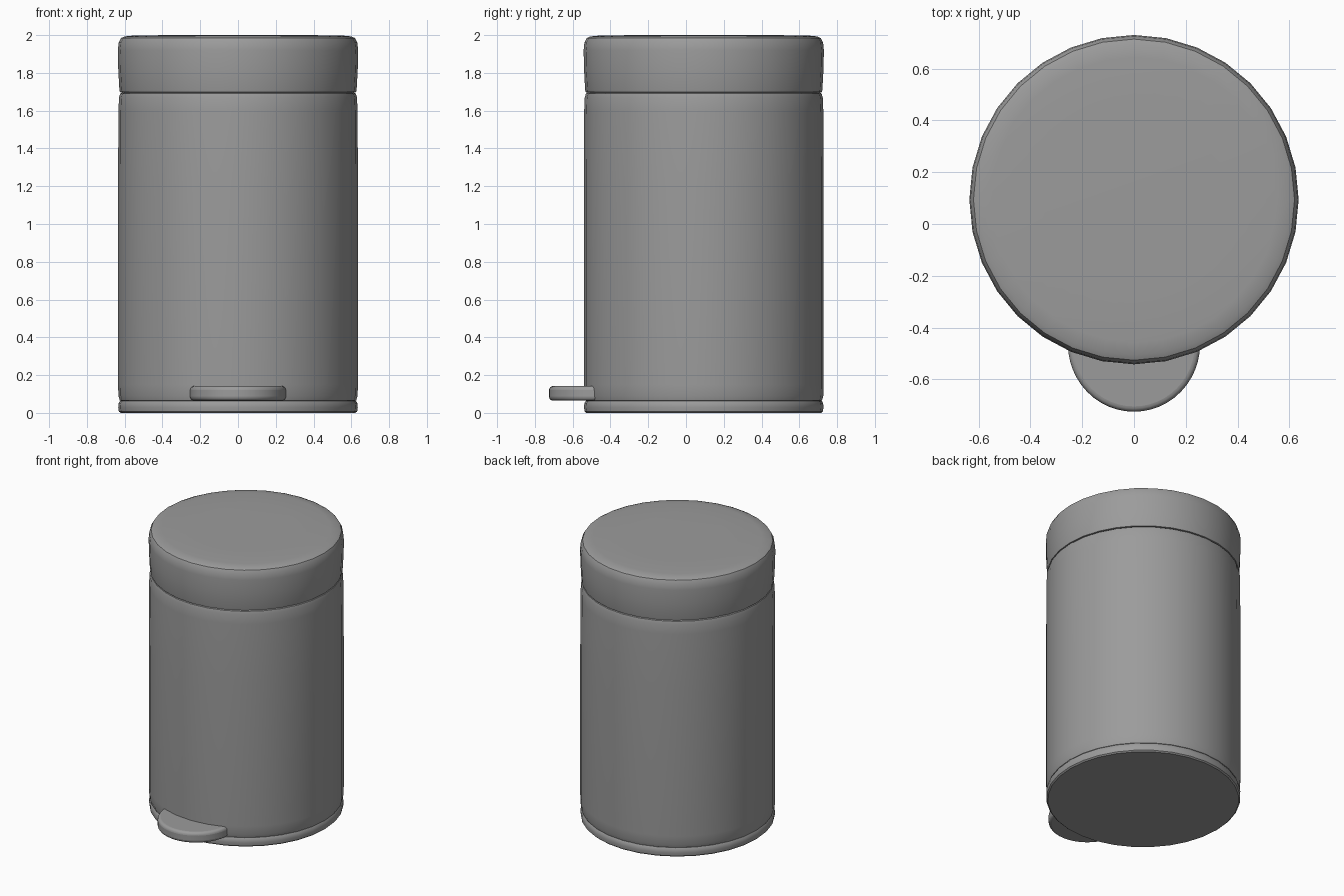
import bpy, bmesh, math

if "Cube" in bpy.data.objects:
    bpy.data.objects.remove(bpy.data.objects["Cube"])

CY, SIDES = 0.094, 32   # axis of the bin and side count

grey = bpy.data.materials.new("dark_grey")
grey.diffuse_color = (0.33, 0.33, 0.33, 1)
grey.use_nodes = True
grey.node_tree.nodes["Principled BSDF"].inputs["Base Color"].default_value = grey.diffuse_color


def finish(name, bm, angle=35):
    bmesh.ops.recalc_face_normals(bm, faces=bm.faces)
    me = bpy.data.meshes.new(name)
    bm.to_mesh(me)
    bm.free()
    me.materials.append(grey)
    ob = bpy.data.objects.new(name, me)
    bpy.context.collection.objects.link(ob)
    bpy.ops.object.select_all(action='DESELECT')
    ob.select_set(True)
    bpy.context.view_layer.objects.active = ob
    bpy.ops.object.shade_smooth_by_angle(angle=math.radians(angle))
    return ob


def lathe(name, profile):
    """Closed solid of revolution from (radius, z) pairs, bottom to top."""
    bm = bmesh.new()
    rings = []
    for r, z in profile:
        rings.append([bm.verts.new((r * math.sin(2 * math.pi * i / SIDES),
                                    CY + r * math.cos(2 * math.pi * i / SIDES), z))
                      for i in range(SIDES)])
    for a, b in zip(rings, rings[1:]):
        for i in range(SIDES):
            j = (i + 1) % SIDES
            bm.faces.new((a[i], a[j], b[j], b[i]))
    bm.faces.new(rings[0])
    bm.faces.new(rings[-1])
    return finish(name, bm)


# Base ring
lathe("base", [(0.622, 0.0), (0.631, 0.008), (0.634, 0.03), (0.632, 0.052), (0.624, 0.064)])

# Body with rounded shoulder
lathe("body", [(0.618, 0.062), (0.626, 0.066), (0.633, 0.09), (0.635, 0.15),
               (0.635, 1.2), (0.633, 1.6), (0.63, 1.67), (0.624, 1.69), (0.61, 1.697)])

# Lid with rounded rim
lathe("lid", [(0.61, 1.695), (0.625, 1.698), (0.628, 1.71), (0.634, 1.82), (0.636, 1.92),
              (0.632, 1.96), (0.62, 1.984), (0.60, 1.993), (0.55, 1.998), (0.35, 2.0)])

# Foot pedal: rounded tongue whose back edge follows the body
bm = bmesh.new()
N = 24
outline = []
for i in range(N + 1):
    t = math.pi * i / N
    outline.append((0.255 * math.cos(t), -0.465 - 0.26 * math.sin(t)))
for i in range(1, 8):
    x = -0.255 + 0.51 * i / 8
    outline.append((x, CY - math.sqrt(0.615 ** 2 - x * x)))
face = bm.faces.new([bm.verts.new((x, y, 0.065)) for x, y in outline])
ext = bmesh.ops.extrude_face_region(bm, geom=[face])
bmesh.ops.translate(bm, vec=(0, 0, 0.077),
                    verts=[v for v in ext["geom"] if isinstance(v, bmesh.types.BMVert)])
pedal = finish("pedal", bm, 60)
bev = pedal.modifiers.new("rounding", 'BEVEL')
bev.width, bev.segments = 0.03, 4
bev.limit_method, bev.angle_limit = 'ANGLE', math.radians(60)
